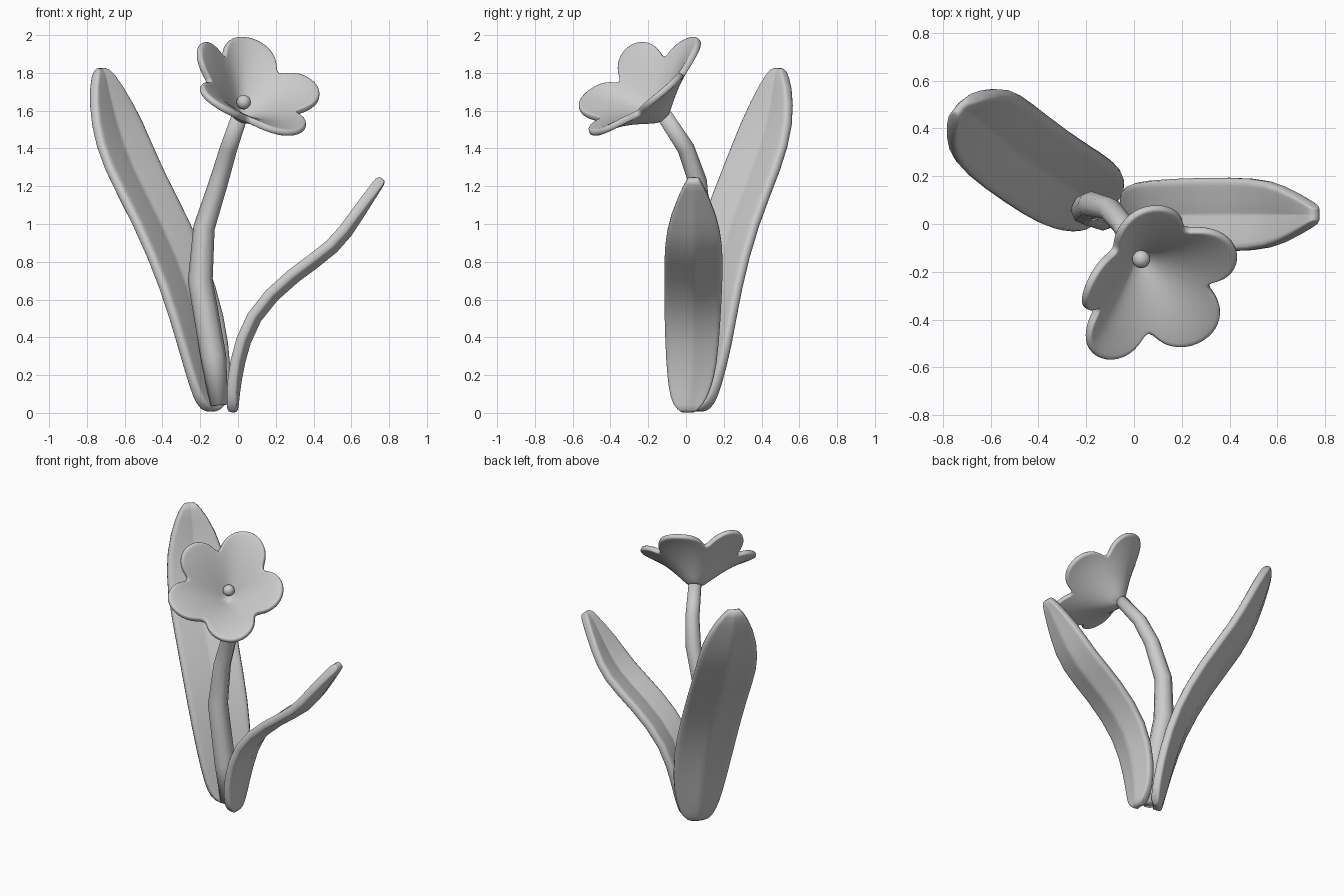
import bpy, bmesh, math
from mathutils import Vector

if "Cube" in bpy.data.objects:
    bpy.data.objects.remove(bpy.data.objects["Cube"])


def make_object(name, rows, closed=False, thickness=0, caps=False):
    """Skin rows of points; optionally closed round each row, thickened and softened."""
    bm = bmesh.new()
    vr = [[bm.verts.new(p) for p in row] for row in rows]
    n = len(rows[0])
    for a, b in zip(vr, vr[1:]):
        for i in range(n if closed else n - 1):
            j = (i + 1) % n
            bm.faces.new((a[i], a[j], b[j], b[i]))
    if closed:
        bm.faces.new(vr[0])
    if caps:
        bm.faces.new(vr[-1])
    bmesh.ops.recalc_face_normals(bm, faces=bm.faces)
    me = bpy.data.meshes.new(name)
    bm.to_mesh(me)
    bm.free()
    ob = bpy.data.objects.new(name, me)
    bpy.context.collection.objects.link(ob)
    for p in me.polygons:
        p.use_smooth = True
    if thickness:
        m = ob.modifiers.new("thickness", 'SOLIDIFY')
        m.thickness, m.offset = thickness, 0
        m = ob.modifiers.new("soften", 'SUBSURF')
        m.levels = m.render_levels = 1
    return ob


def tangents(pts):
    last = len(pts) - 1
    return [(pts[min(i + 1, last)] - pts[max(i - 1, 0)]).normalized() for i in range(last + 1)]


def leaf(name, stations, side, fold=0.034):
    """Stations are (x, y, z, half width); side is the direction across the blade."""
    pts = [Vector(s[:3]) for s in stations]
    side = Vector(side).normalized()
    rows = []
    for p, t, s in zip(pts, tangents(pts), stations):
        up = side.cross(t).normalized()
        if up.z < 0:
            up = -up
        w = s[3]
        f = fold * min(1, (w / 0.14) ** 2)
        rows.append([p + side * (w * k) + up * (f * (abs(k) ** 0.8 - 0.5))
                     for k in (-1, -0.85, -0.5, -0.12, 0, 0.12, 0.5, 0.85, 1)])
    return make_object(name, rows, thickness=0.055)


# Large leaf leaning back left
leaf("large_leaf", [
    (-0.13, 0.06, 0.01, 0.035), (-0.14, 0.07, 0.045, 0.10), (-0.155, 0.085, 0.14, 0.14),
    (-0.19, 0.115, 0.35, 0.18), (-0.265, 0.15, 0.65, 0.20), (-0.41, 0.24, 1.00, 0.20),
    (-0.575, 0.365, 1.30, 0.205), (-0.65, 0.44, 1.53, 0.187), (-0.705, 0.48, 1.74, 0.105),
    (-0.725, 0.49, 1.83, 0.03)], (0.71, 0.71, 0))

# Small leaf arching to the right
leaf("small_leaf", [
    (-0.03, 0.01, 0.0, 0.03), (-0.028, 0.01, 0.04, 0.08), (-0.025, 0.02, 0.12, 0.11),
    (-0.01, 0.03, 0.25, 0.135), (0.06, 0.035, 0.515, 0.15), (0.29, 0.04, 0.735, 0.155),
    (0.515, 0.04, 0.877, 0.155), (0.625, 0.04, 1.045, 0.125), (0.74, 0.04, 1.21, 0.05),
    (0.765, 0.04, 1.243, 0.025)], (0, 1, 0))

# Stem, an eight sided tapering tube
stem = [(-0.10, 0.03, 0.04, 0.048), (-0.13, 0.04, 0.30, 0.068), (-0.2, 0.06, 0.70, 0.066),
        (-0.18, 0.08, 0.98, 0.057), (-0.10, 0.06, 1.23, 0.05), (-0.05, 0.0, 1.40, 0.046),
        (0.01, -0.115, 1.575, 0.042)]
pts = [Vector(s[:3]) for s in stem]
rows = []
for p, t, s in zip(pts, tangents(pts), stem):
    e1 = Vector((0, 1, 0)).cross(t).normalized()
    e2 = t.cross(e1)
    rows.append([p + (e1 * math.cos(a) + e2 * math.sin(a)) * s[3]
                 for a in [math.tau * i / 8 for i in range(8)]])
make_object("stem", rows, closed=True, caps=True)

# Flower cup with five round lobes around a tilted axis
axis = Vector((0.284, -0.56, 0.78)).normalized()
base = Vector((0.01, -0.115, 1.545))
u = Vector((-0.036, 0.33, 0.212))
u = (u - axis * u.dot(axis)).normalized()
v = axis.cross(u)
# Outward bend, upward bend and turn (degrees) of each petal
bend = [(0.022, -0.012, 0), (-0.045, 0.085, -2), (0.005, 0.025, -10),
        (0.025, -0.03, -4), (-0.005, -0.02, -6)]
SEG = 50
rows = []
for s in (0.1, 0.25, 0.42, 0.58, 0.74, 0.88, 0.96, 1.0):
    row = []
    for i in range(SEG):
        a = math.tau * i / SEG
        pos = i * 5 / SEG
        k = int(pos)
        mix = (1 - math.cos(math.pi * (pos - k))) / 2
        dr, dh, turn = [(1 - mix) * p + mix * q for p, q in zip(bend[k], bend[(k + 1) % 5])]
        phi = (a + math.pi / 5) % (math.tau / 5) - math.pi / 5
        lobe = 0.235 * math.cos(phi) + math.sqrt(0.15 ** 2 - (0.235 * math.sin(phi)) ** 2)
        r = 0.27 * s + (lobe - 0.27) * s ** 1.6
        h = 0.272 * (1 - (1 - min(r / 0.43, 1)) ** 1.55)
        grow = (r / 0.385) ** 1.3
        a += math.radians(turn)
        row.append(base + (u * math.cos(a) + v * math.sin(a)) * (r + dr * grow)
                   + axis * (h + dh * grow))
    rows.append(row)
make_object("flower_petals", rows, closed=True, thickness=0.035)

# Bead at the heart of the flower
bpy.ops.mesh.primitive_uv_sphere_add(segments=16, ring_count=10, radius=0.038,
                                     location=(0.03, -0.147, 1.645))
bpy.context.object.name = "flower_bead"
bpy.ops.object.shade_smooth()
